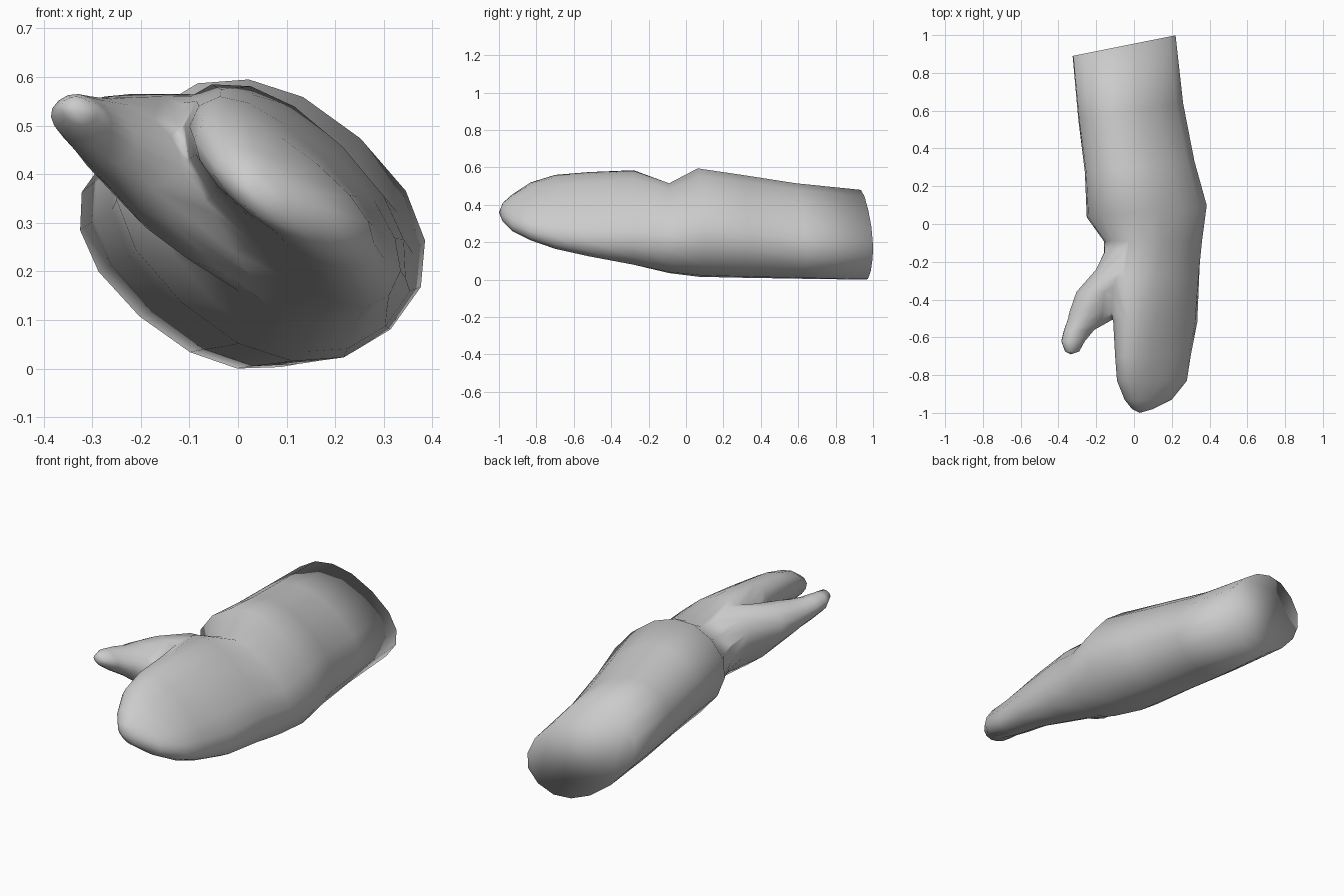
import bpy, bmesh, math

if "Cube" in bpy.data.objects:
    bpy.data.objects.remove(bpy.data.objects["Cube"])

SIDES = 16


def section(y, x0, x1, z0, z1, tilt, slant):
    """Rounded oblong fitted to a box; tilt leans its long axis down to the right."""
    a, b = math.sqrt(1 + tilt), math.sqrt(1 - tilt)
    pts = []
    for i in range(SIDES):
        t = 2 * math.pi * i / SIDES
        c, s = [math.copysign(abs(v) ** 0.88, v) for v in (math.cos(t), math.sin(t))]
        pts.append((a * c + b * s, b * s - a * c))
    mx = max(p[0] for p in pts)
    mz = max(p[1] for p in pts)
    ring = []
    for px, pz in pts:
        x = (x0 + x1) / 2 + (x1 - x0) / 2 * px / mx
        z = (z0 + z1) / 2 + (z1 - z0) / 2 * pz / mz
        ring.append((x, y + slant * x, z))
    return ring


def loft(name, rows, tip):
    """Skin a stack of sections, cap the first and close the last on a tip point."""
    bm = bmesh.new()
    rings = [[bm.verts.new(p) for p in section(*r)] for r in rows]
    for r, q in zip(rings, rings[1:]):
        for i in range(SIDES):
            j = (i + 1) % SIDES
            bm.faces.new((r[i], r[j], q[j], q[i]))
    bm.faces.new(rings[0])
    end = bm.verts.new(tip)
    for i in range(SIDES):
        bm.faces.new((rings[-1][i], rings[-1][(i + 1) % SIDES], end))
    bmesh.ops.recalc_face_normals(bm, faces=bm.faces)
    for f in bm.faces:
        f.smooth = True
    mesh = bpy.data.meshes.new(name)
    bm.to_mesh(mesh)
    bm.free()
    obj = bpy.data.objects.new(name, mesh)
    bpy.context.collection.objects.link(obj)
    return obj


# Forearm, wrist and closed fingers: y, x range, z range, tilt, slant
arm = loft("forearm_and_hand", [
    (0.955, -0.325, 0.22, 0.00, 0.48, 0.36, 0.2),
    (0.60, -0.295, 0.26, 0.005, 0.515, 0.34, 0.15),
    (0.30, -0.26, 0.32, 0.01, 0.56, 0.30, 0.1),
    (0.06, -0.25, 0.385, 0.015, 0.595, 0.28, 0.1),
    (-0.09, -0.16, 0.36, 0.035, 0.515, 0.30, 0.0),
    (-0.28, -0.16, 0.345, 0.08, 0.585, 0.50, 0.0),
    (-0.52, -0.11, 0.335, 0.125, 0.575, 0.67, 0.0),
    (-0.70, -0.10, 0.30, 0.165, 0.56, 0.72, 0.0),
    (-0.83, -0.09, 0.28, 0.21, 0.52, 0.72, 0.0),
    (-0.93, -0.05, 0.20, 0.26, 0.455, 0.65, 0.0),
    (-0.98, -0.01, 0.10, 0.31, 0.41, 0.4, 0.0),
], (0.03, -1.0, 0.36))

# Thumb and palm heel, growing out of the wrist
thumb = loft("thumb", [
    (-0.11, -0.14, 0.32, 0.07, 0.50, 0.35, 0.0),
    (-0.24, -0.20, 0.24, 0.12, 0.565, 0.5, 0.0),
    (-0.36, -0.305, 0.12, 0.19, 0.565, 0.55, 0.0),
    (-0.46, -0.34, -0.02, 0.30, 0.56, 0.5, 0.0),
    (-0.51, -0.352, -0.12, 0.37, 0.555, 0.4, 0.0),
    (-0.56, -0.37, -0.21, 0.42, 0.56, 0.3, 0.0),
    (-0.62, -0.385, -0.26, 0.46, 0.565, 0.2, 0.0),
    (-0.675, -0.365, -0.29, 0.50, 0.56, 0.2, 0.0),
], (-0.335, -0.69, 0.53))

# Weld the thumb into the hand as one smooth skin
weld = arm.modifiers.new("weld_thumb", 'BOOLEAN')
weld.operation = 'UNION'
weld.solver = 'EXACT'
weld.object = thumb
bpy.context.view_layer.objects.active = arm
arm.select_set(True)
bpy.ops.object.modifier_apply(modifier=weld.name)
bpy.data.objects.remove(thumb)
bpy.ops.object.shade_smooth()
